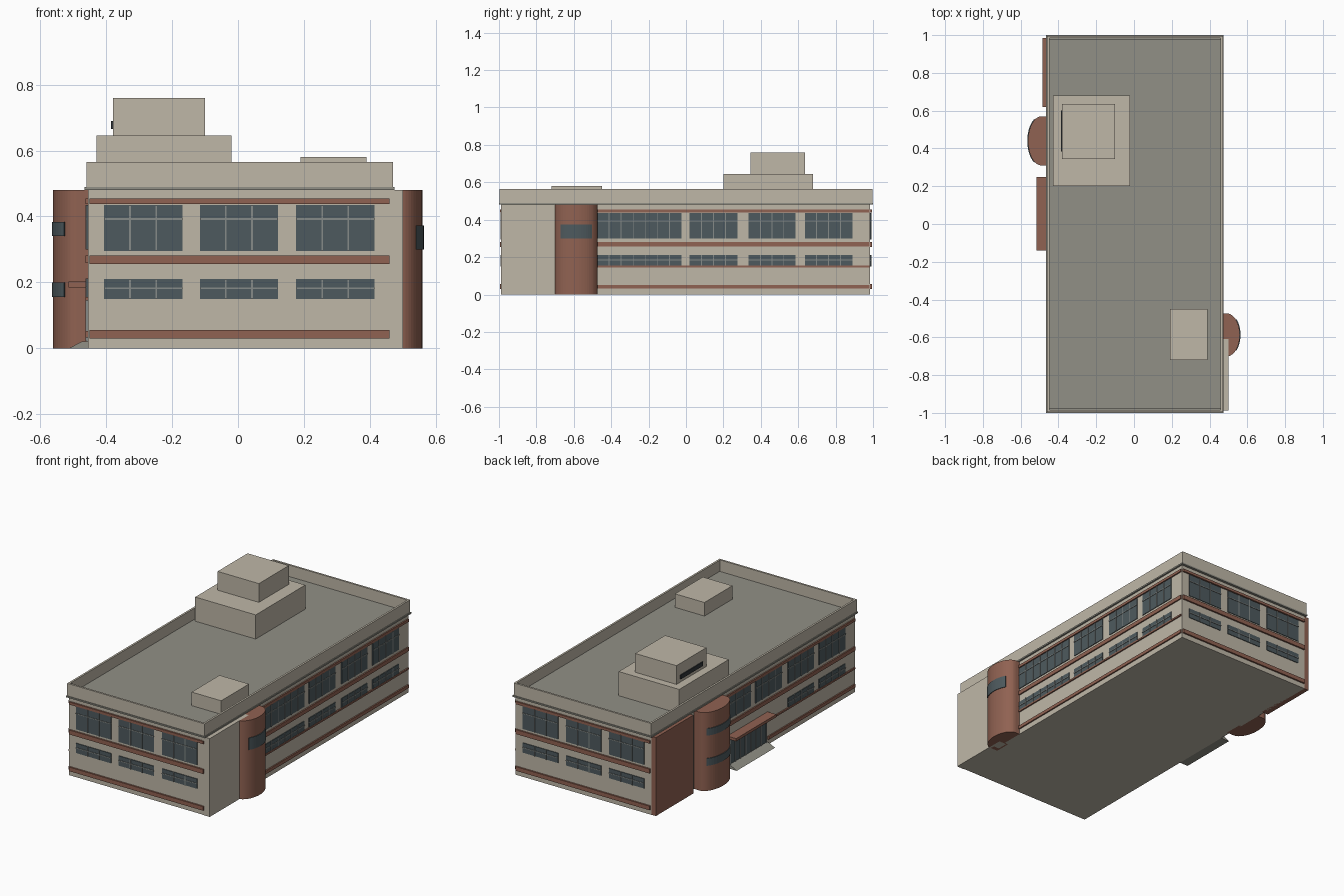
import bpy, bmesh, math

cube = bpy.data.objects.get("Cube")
if cube:
    bpy.data.objects.remove(cube, do_unlink=True)


def material(name, rgb):
    m = bpy.data.materials.new(name)
    m.use_nodes = True
    m.diffuse_color = (*rgb, 1)
    m.node_tree.nodes["Principled BSDF"].inputs["Base Color"].default_value = (*rgb, 1)
    return m


CONCRETE = material("beige concrete", (0.52, 0.475, 0.39))
BRICK = material("red brick", (0.28, 0.122, 0.084))
ROOF = material("grey roofing", (0.285, 0.28, 0.24))
GLASS = material("dark glass", (0.076, 0.102, 0.112))
FRAME = material("grey frame", (0.24, 0.26, 0.25))
LOUVRE = material("dark louvre", (0.03, 0.035, 0.04))


def finish(name, bm, mat):
    bmesh.ops.recalc_face_normals(bm, faces=bm.faces[:])
    mesh = bpy.data.meshes.new(name)
    bm.to_mesh(mesh)
    bm.free()
    mesh.materials.append(mat)
    ob = bpy.data.objects.new(name, mesh)
    bpy.context.collection.objects.link(ob)
    return ob


def boxes(name, mat, items):
    """One object made of boxes given as (x0, x1, y0, y1, z0, z1)."""
    bm = bmesh.new()
    for x0, x1, y0, y1, z0, z1 in items:
        for v in bmesh.ops.create_cube(bm, size=1)["verts"]:
            v.co = ((x0 + x1) / 2 + v.co.x * (x1 - x0),
                    (y0 + y1) / 2 + v.co.y * (y1 - y0),
                    (z0 + z1) / 2 + v.co.z * (z1 - z0))
    return finish(name, bm, mat)


def prism(name, mat, points, offset):
    """Polygon swept along an offset vector."""
    bm = bmesh.new()
    face = bm.faces.new([bm.verts.new(p) for p in points])
    ext = bmesh.ops.extrude_face_region(bm, geom=[face])["geom"]
    bmesh.ops.translate(bm, vec=offset, verts=[g for g in ext if isinstance(g, bmesh.types.BMVert)])
    return finish(name, bm, mat)


XL, XR, YW = -0.455, 0.465, 0.985      # wall planes
EAVE, TOP = 0.48, 0.565


def on_wall(side, u0, u1, z0, z1, depth):
    """Box standing out from a wall; u runs along the wall."""
    if side == "front":
        return (u0, u1, -YW - depth, -YW + 0.01, z0, z1)
    if side == "back":
        return (u0, u1, YW - 0.01, YW + depth, z0, z1)
    if side == "left":
        return (XR - 0.01, XR + depth, u0, u1, z0, z1)
    return (XL - depth, XL + 0.01, u0, u1, z0, z1)


def windows(side, label, groups, z0, z1, rail):
    """Glass plates with mullions; each group is (start, end, panes)."""
    glass, bars = [], []
    for a, b, panes in groups:
        glass.append(on_wall(side, a, b, z0, z1, 0.004))
        for i in range(1, panes):
            u = a + (b - a) * i / panes
            bars.append(on_wall(side, u - 0.0025, u + 0.0025, z0, z1, 0.007))
        bars.append(on_wall(side, a, b, rail - 0.0025, rail + 0.0025, 0.007))
    boxes(f"{side}_{label}_glass", GLASS, glass)
    boxes(f"{side}_{label}_mullions", FRAME, bars)


# Main block, cornice and roof
boxes("main_block", CONCRETE, [(XL, XR, -YW, YW, 0, EAVE)])
boxes("cornice", ROOF, [(-0.465, 0.475, -1, 1, EAVE, EAVE + 0.009)])
boxes("roof_deck", ROOF, [(-0.45, 0.46, -0.98, 0.98, EAVE, 0.497)])
T = 0.012
boxes("parapet", CONCRETE, [
    (-0.46, 0.47, -0.996, -0.996 + T, 0.489, TOP),
    (-0.46, 0.47, 0.996 - T, 0.996, 0.489, TOP),
    (-0.46, -0.46 + T, -0.996 + T, 0.996 - T, 0.489, TOP),
    (0.47 - T, 0.47, -0.996 + T, 0.996 - T, 0.489, TOP)])

# Rooftop rooms
boxes("penthouse_base", CONCRETE, [(-0.43, -0.02, 0.2, 0.68, 0.49, 0.645)])
boxes("penthouse_top", CONCRETE, [(-0.38, -0.10, 0.345, 0.635, 0.645, 0.76)])
boxes("roof_hatch", CONCRETE, [(0.19, 0.39, -0.72, -0.45, 0.49, 0.58)])
boxes("penthouse_louvre", LOUVRE, [(-0.386, -0.378, 0.385, 0.6, 0.665, 0.69)])

# End walls: windows and brick bands
for side in ("front", "back"):
    groups = [(c - 0.119, c + 0.119, 3) for c in (-0.288, 0.003, 0.295)]
    windows(side, "upper", groups, 0.295, 0.435, 0.392)
    windows(side, "lower", groups, 0.15, 0.21, 0.182)
    boxes(f"{side}_bands", BRICK, [on_wall(side, -0.45, 0.46, a, b, 0.01)
                                   for a, b in ((0.438, 0.454), (0.255, 0.282), (0.03, 0.055))])

# Long walls: windows and brick bands
bays = [(-0.475, -0.025, 7), (0.02, 0.275, 4), (0.335, 0.585, 4), (0.635, 0.89, 4)]
windows("left", "upper", bays, 0.3, 0.435, 0.392)
windows("left", "lower", bays, 0.155, 0.212, 0.185)
flipped = [(-b, -a, n) for a, b, n in bays]
windows("right", "upper", [(0.025, 0.31, 4)] + flipped[1:], 0.3, 0.435, 0.392)
windows("right", "lower", flipped[2:], 0.155, 0.212, 0.185)
HIGH = ((0.438, 0.454), (0.258, 0.282))
LOW = ((0.145, 0.155), (0.032, 0.052))
boxes("left_bands", BRICK, [on_wall("left", -0.48, 0.98, a, b, 0.008) for a, b in HIGH + LOW])
boxes("right_bands", BRICK,
      [on_wall("right", -0.98, 0.32, a, b, 0.008) for a, b in HIGH]
      + [on_wall("right", -0.98, -0.14, a, b, 0.008) for a, b in LOW])

# Corner wall panels
boxes("left_corner_panel", CONCRETE, [(0.45, 0.50, -0.988, -0.61, 0, EAVE)])
boxes("right_corner_panel", BRICK, [(-0.485, -0.44, 0.62, 0.984, 0, EAVE)])


# Rounded stair towers with curved windows
def tower(name, sign, yc, half, reach, sweep, panes):
    base = 0.49

    def arc(angle, grow, n=24):
        steps = [math.radians(-angle + 2 * angle * i / n) for i in range(n + 1)]
        return [(sign * (base + (reach - base + grow) * math.cos(t)),
                 yc + (half + grow) * math.sin(t)) for t in steps]

    outline = [(sign * 0.44, yc - half)] + arc(90, 0) + [(sign * 0.44, yc + half)]
    prism(name, BRICK, [(x, y, 0) for x, y in outline], (0, 0, EAVE))
    for i, (z0, z1) in enumerate(panes):
        ring = arc(sweep, 0.004, 14) + arc(sweep, -0.004, 14)[::-1]
        prism(f"{name}_window_{i + 1}", GLASS, [(x, y, z0) for x, y in ring], (0, 0, z1 - z0))


tower("left_tower", 1, -0.587, 0.114, 0.56, 45, [(0.3, 0.373)])
tower("right_tower", -1, 0.44, 0.13, -(-0.561), 60, [(0.34, 0.383), (0.155, 0.2)])

# Entrance with canopy, doors and ramp
boxes("entrance_canopy", BRICK, [(-0.515, -0.45, -0.14, 0.25, 0.185, 0.202)])
boxes("entrance_doors", GLASS, [on_wall("right", -0.12, 0.23, 0.022, 0.185, 0.004)])
boxes("entrance_mullions", FRAME,
      [on_wall("right", -0.12 + 0.05 * i - 0.003, -0.12 + 0.05 * i + 0.003, 0.022, 0.185, 0.008)
       for i in range(8)])
prism("entrance_ramp", ROOF,
      [(-0.512, -0.13, 0), (-0.45, -0.13, 0), (-0.45, -0.13, 0.022), (-0.475, -0.13, 0.02)],
      (0, 0.37, 0))
